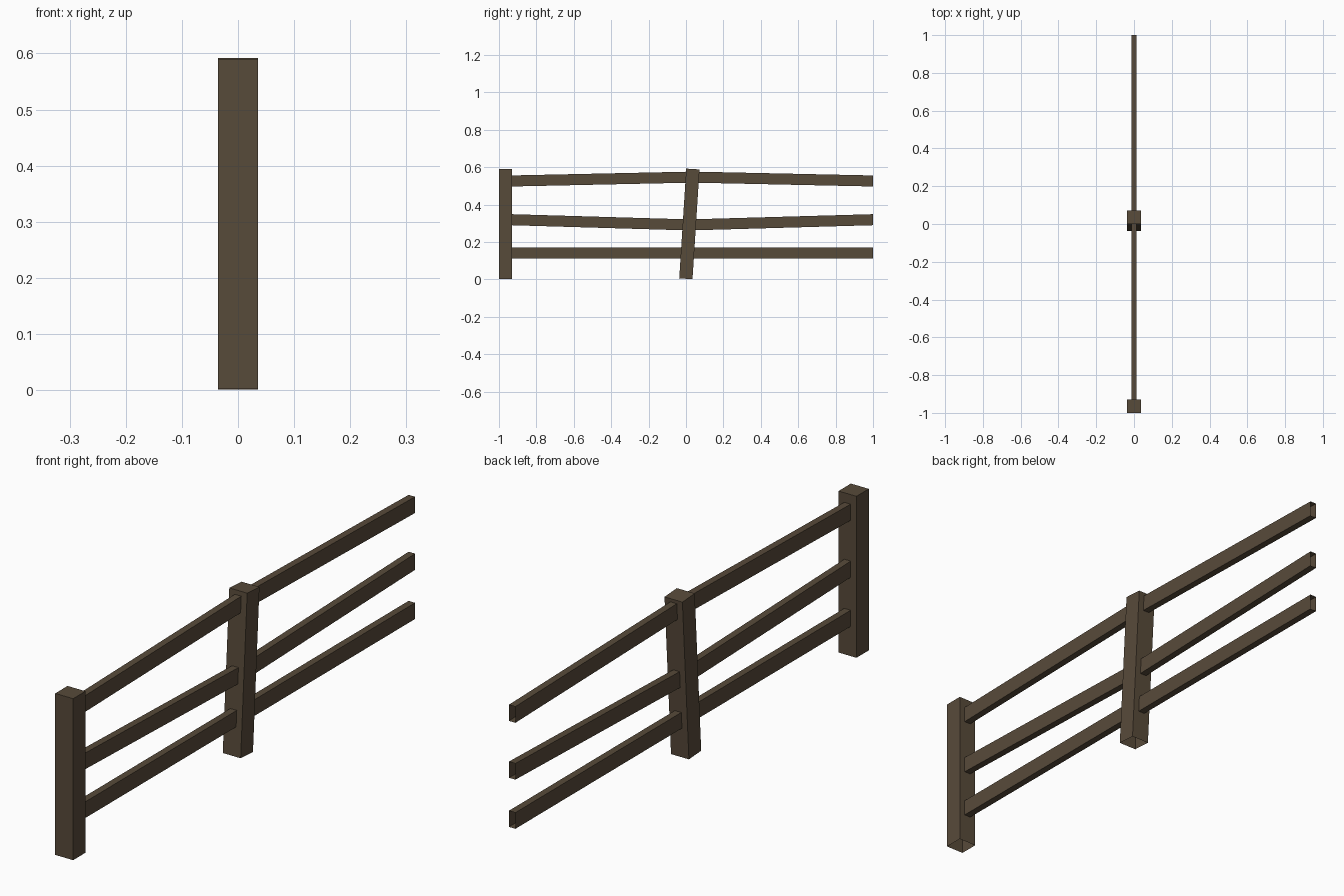
import bpy, bmesh, math
from mathutils import Matrix

if "Cube" in bpy.data.objects:
    bpy.data.objects.remove(bpy.data.objects["Cube"])

wood = bpy.data.materials.new("dark_brown_wood")
wood.diffuse_color = (0.097, 0.069, 0.042, 1)
wood.use_nodes = True
wood.node_tree.nodes["Principled BSDF"].inputs["Base Color"].default_value = wood.diffuse_color


def finish(name, bm):
    me = bpy.data.meshes.new(name)
    bm.to_mesh(me)
    bm.free()
    me.materials.append(wood)
    ob = bpy.data.objects.new(name, me)
    bpy.context.collection.objects.link(ob)


def box(open_sides):
    """Unit cube without the faces pointing along the given directions."""
    bm = bmesh.new()
    bmesh.ops.create_cube(bm, size=1)
    bm.normal_update()
    gone = [f for f in bm.faces
            if any(f.normal[axis] * sign > 0.9 for axis, sign in open_sides)]
    bmesh.ops.delete(bm, geom=gone, context='FACES_ONLY')
    return bm


def post(name, y, z, lean):
    # square post, hollow underneath
    bm = box([(2, -1)])
    size = Matrix.Diagonal((0.072, 0.071, 0.588, 1))
    bm.transform(Matrix.Translation((0, y, z)) @ Matrix.Rotation(lean, 4, 'X') @ size)
    finish(name, bm)


def rail(name, y0, z0, y1, z1):
    # sloping rail with upright, open ends
    bm = box([(1, -1), (1, 1)])
    for v in bm.verts:
        t = v.co.y + 0.5
        v.co = (v.co.x * 0.026,
                y0 + (y1 - y0) * t,
                z0 + (z1 - z0) * t + v.co.z * 0.059)
    finish(name, bm)


# Posts: one upright, one leaning
post("end_post", -0.9645, 0.2965, 0)
post("leaning_post", 0.018, 0.2965, math.radians(-3.65))

# Rails: outer height, height at the leaning post, y inside the leaning post
for label, outer, inner, mid in (("top", 0.526, 0.546, 0.034),
                                 ("middle", 0.319, 0.292, 0.018),
                                 ("bottom", 0.140, 0.140, 0.008)):
    rail(label + "_rail_front", -0.935, outer, mid - 0.03, inner)
    rail(label + "_rail_back", mid + 0.03, inner, 1.0, outer)
